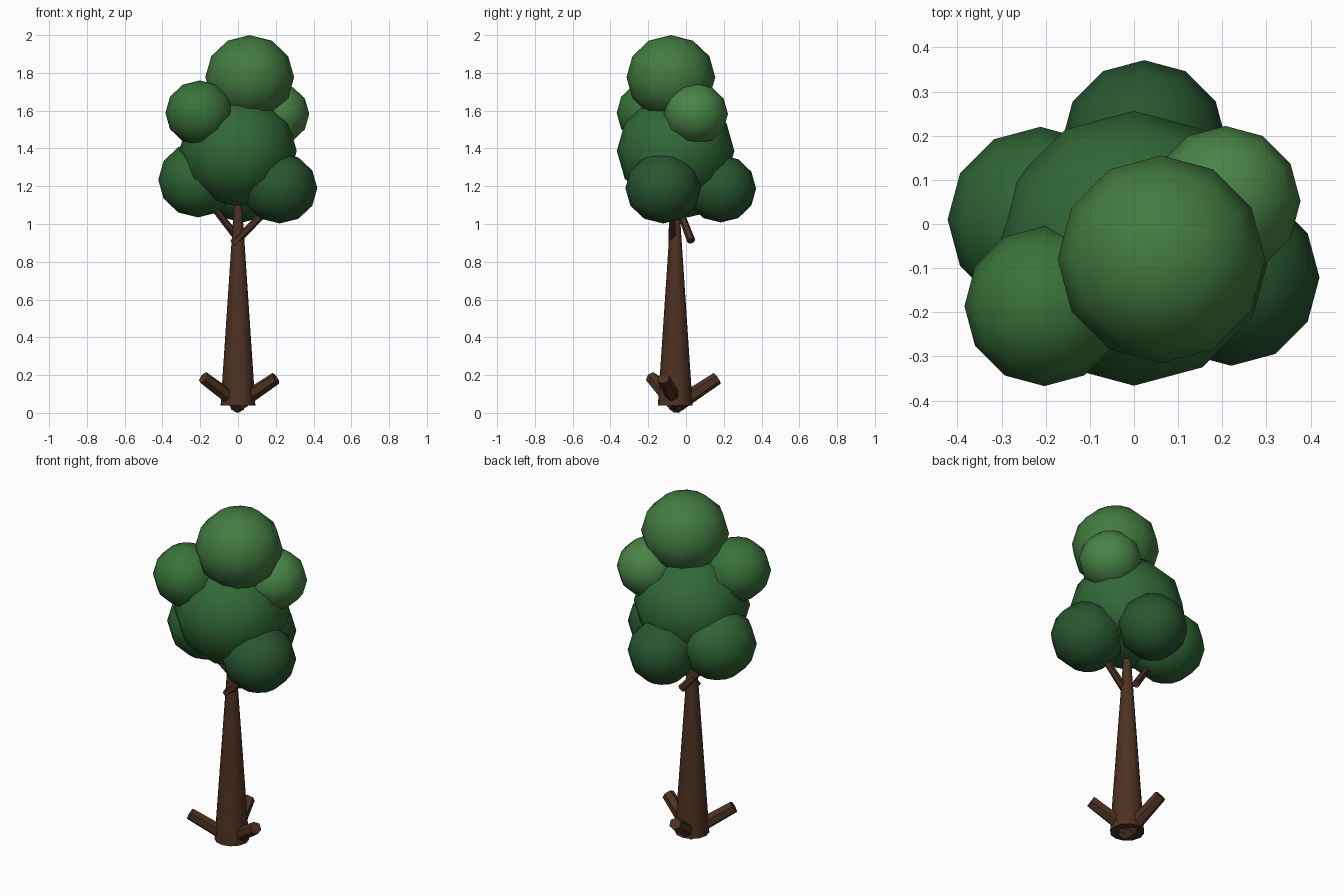
import bpy
from mathutils import Vector

if "Cube" in bpy.data.objects:
    bpy.data.objects.remove(bpy.data.objects["Cube"])


def material(name, rgb):
    # 8-bit display colour to linear diffuse colour
    m = bpy.data.materials.new(name)
    m.diffuse_color = [(c / 255) ** 2.2 for c in rgb] + [1.0]
    m.use_nodes = True
    m.node_tree.nodes["Principled BSDF"].inputs["Base Color"].default_value = m.diffuse_color
    return m


def finish(name, mat, angle):
    ob = bpy.context.object
    ob.name = name
    ob.data.materials.append(mat)
    bpy.ops.object.shade_smooth_by_angle(angle=angle)
    return ob


def limb(name, start, end, r1, r2, sides, mat):
    # Tapered round bar from start to end
    a, b = Vector(start), Vector(end)
    d = b - a
    bpy.ops.mesh.primitive_cone_add(vertices=sides, radius1=r1, radius2=r2, depth=d.length,
                                    location=(a + b) / 2,
                                    rotation=d.to_track_quat('Z', 'Y').to_euler())
    return finish(name, mat, 0.6)


def leaf_ball(name, centre, r, rz, rgb):
    # Low-poly, slightly flattened clump of leaves
    bpy.ops.mesh.primitive_uv_sphere_add(segments=12, ring_count=6, radius=1, location=centre)
    bpy.context.object.scale = (r, r, rz)
    return finish(name, material(name + "_green", rgb), 1.2)


bark = material("bark", (78, 53, 39))

# Trunk, running up into the crown
limb("trunk", (0, -0.057, 0.04), (0, -0.057, 1.15), 0.092, 0.018, 12, bark)

# Roots, splayed upward from the foot of the trunk
limb("root_right", (-0.02, -0.04, 0.034), (0.2, -0.12, 0.183), 0.04, 0.034, 6, bark)
limb("root_left", (0.02, -0.05, 0.034), (-0.183, -0.182, 0.187), 0.04, 0.034, 6, bark)
limb("root_back", (0.0, -0.06, 0.034), (-0.045, 0.165, 0.183), 0.04, 0.034, 6, bark)

# Branches crossing the upper trunk
limb("branch_right", (-0.025, -0.074, 0.895), (0.2, -0.072, 1.12), 0.022, 0.018, 6, bark)
limb("branch_left", (0.01, 0.028, 0.91), (-0.17, -0.06, 1.14), 0.022, 0.018, 6, bark)

# Crown
leaf_ball("crown_main", (0, -0.055, 1.387), 0.311, 0.295, (52, 104, 57))
leaf_ball("crown_top", (0.062, -0.08, 1.777), 0.235, 0.223, (68, 122, 66))
leaf_ball("crown_upper_left", (-0.203, -0.186, 1.588), 0.181, 0.172, (60, 114, 60))
leaf_ball("crown_upper_right", (0.207, 0.052, 1.583), 0.17, 0.162, (74, 130, 72))
leaf_ball("crown_lower_left", (-0.212, 0.01, 1.234), 0.21, 0.199, (50, 100, 55))
leaf_ball("crown_lower_right", (0.22, -0.121, 1.19), 0.2, 0.187, (44, 86, 52))
leaf_ball("crown_back", (0.023, 0.184, 1.187), 0.187, 0.179, (44, 86, 52))
